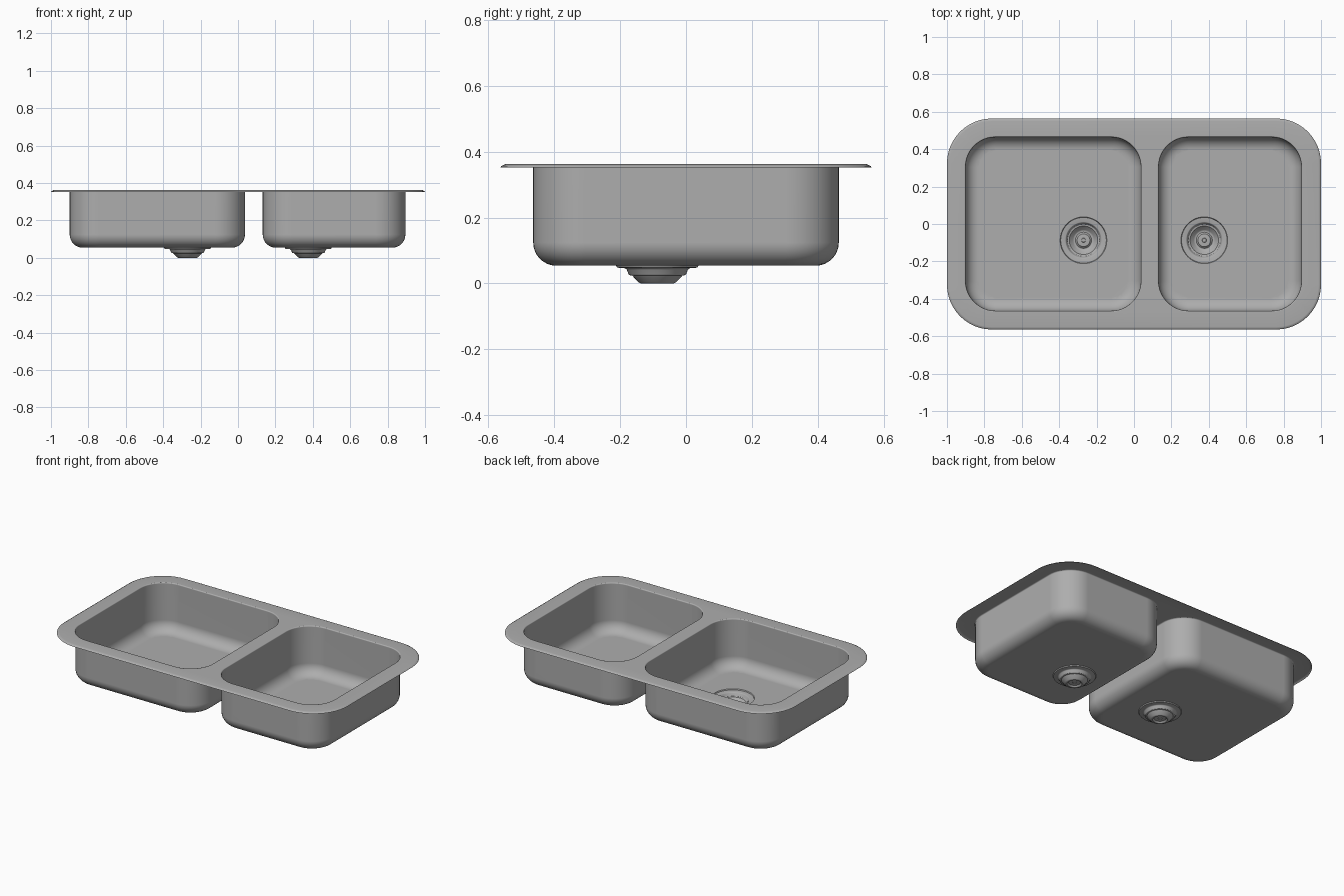
import bpy, bmesh, math

cube = bpy.data.objects.get("Cube")
if cube:
    bpy.data.objects.remove(cube)

steel = bpy.data.materials.new("brushed_steel")
steel.use_nodes = True
COLOR = (0.42, 0.42, 0.42, 1)
steel.diffuse_color = COLOR
steel.node_tree.nodes["Principled BSDF"].inputs["Base Color"].default_value = COLOR

TOP, FLOOR = 0.362, 0.054
DRAIN_R, DRAIN_Y = 0.125, -0.087


def rounded_ring(bm, x0, x1, y0, y1, radius, z, inset=0.0, steps=12):
    """Counter-clockwise rounded rectangle, shrunk by inset."""
    r = radius - inset
    corners = [(x1 - radius, y1 - radius), (x0 + radius, y1 - radius),
               (x0 + radius, y0 + radius), (x1 - radius, y0 + radius)]
    verts = []
    for q, (cx, cy) in enumerate(corners):
        for i in range(steps + 1):
            a = math.pi / 2 * (q + i / steps)
            verts.append(bm.verts.new((cx + r * math.cos(a), cy + r * math.sin(a), z)))
    return verts


def circle_ring(bm, cx, cy, r, z, n=48):
    return [bm.verts.new((cx + r * math.cos(2 * math.pi * i / n),
                          cy + r * math.sin(2 * math.pi * i / n), z)) for i in range(n)]


def bridge(bm, rings):
    for a, b in zip(rings, rings[1:]):
        for i in range(len(a)):
            j = (i + 1) % len(a)
            bm.faces.new((a[i], a[j], b[j], b[i]))


def fill(bm, loops):
    """Fill the flat area between an outer loop and its holes, facing up."""
    edges = []
    for loop in loops:
        for i, v in enumerate(loop):
            w = loop[(i + 1) % len(loop)]
            edges.append(bm.edges.get((v, w)) or bm.edges.new((v, w)))
    made = bmesh.ops.triangle_fill(bm, use_beauty=True, edges=edges, normal=(0, 0, 1))
    for f in made["geom"]:
        if isinstance(f, bmesh.types.BMFace):
            f.normal_update()
            if f.normal.z < 0:
                f.normal_flip()


def finish(bm, name):
    mesh = bpy.data.meshes.new(name)
    bm.to_mesh(mesh)
    bm.free()
    obj = bpy.data.objects.new(name, mesh)
    bpy.context.collection.objects.link(obj)
    mesh.materials.append(steel)
    bpy.ops.object.select_all(action='DESELECT')
    obj.select_set(True)
    bpy.context.view_layer.objects.active = obj
    bpy.ops.object.shade_smooth_by_angle(angle=math.radians(35))
    mod = obj.modifiers.new("flat_face_normals", 'WEIGHTED_NORMAL')
    mod.keep_sharp = True
    return obj


# Bowl openings: x range and drain x
BOWLS = {"right_bowl": (-0.906, 0.043, -0.27), "left_bowl": (0.126, 0.901, 0.376)}
HALF_Y, CORNER = 0.47, 0.165

# Deck: turned-down lip around a flat plate with two openings
bm = bmesh.new()
lip = [(0.352, 0.0), (0.356, 0.003), (TOP, 0.014)]
rings = [rounded_ring(bm, -1, 1, -0.564, 0.564, 0.24, z, d) for z, d in lip]
bridge(bm, rings)
holes = [rounded_ring(bm, x0, x1, -HALF_Y, HALF_Y, CORNER, TOP) for x0, x1, _ in BOWLS.values()]
fill(bm, [rings[-1]] + holes)
finish(bm, "deck")

# Drain profile from flange to the centre button: radius, height
DRAIN = [(DRAIN_R, FLOOR), (0.122, 0.048), (0.098, 0.046), (0.093, 0.042),
         (0.087, 0.027), (0.084, 0.025), (0.076, 0.024), (0.072, 0.019),
         (0.056, 0.003), (0.05, 0.0), (0.043, 0.0), (0.038, 0.004),
         (0.034, 0.009), (0.012, 0.01), (0.01, 0.014)]

for name, (x0, x1, dx) in BOWLS.items():
    # Bowl: rolled rim, straight wall, rounded foot, floor with drain opening
    edge, foot = 0.006, 0.07
    profile = []
    for i in range(4):
        a = math.pi / 2 * i / 3
        profile.append((TOP - edge * (1 - math.cos(a)), edge * math.sin(a)))
    for i in range(9):
        a = math.pi / 2 * i / 8
        profile.append((FLOOR + foot * (1 - math.sin(a)), edge + foot * (1 - math.cos(a))))
    bm = bmesh.new()
    rings = [rounded_ring(bm, x0, x1, -HALF_Y, HALF_Y, CORNER, z, d) for z, d in profile]
    bridge(bm, rings)
    fill(bm, [rings[-1], circle_ring(bm, dx, DRAIN_Y, DRAIN_R, FLOOR)])
    finish(bm, name)

    # Drain: stepped cup with a raised centre
    bm = bmesh.new()
    rings = [circle_ring(bm, dx, DRAIN_Y, r, z) for r, z in DRAIN]
    bridge(bm, rings)
    bm.faces.new(rings[-1])
    finish(bm, name.replace("bowl", "drain"))
